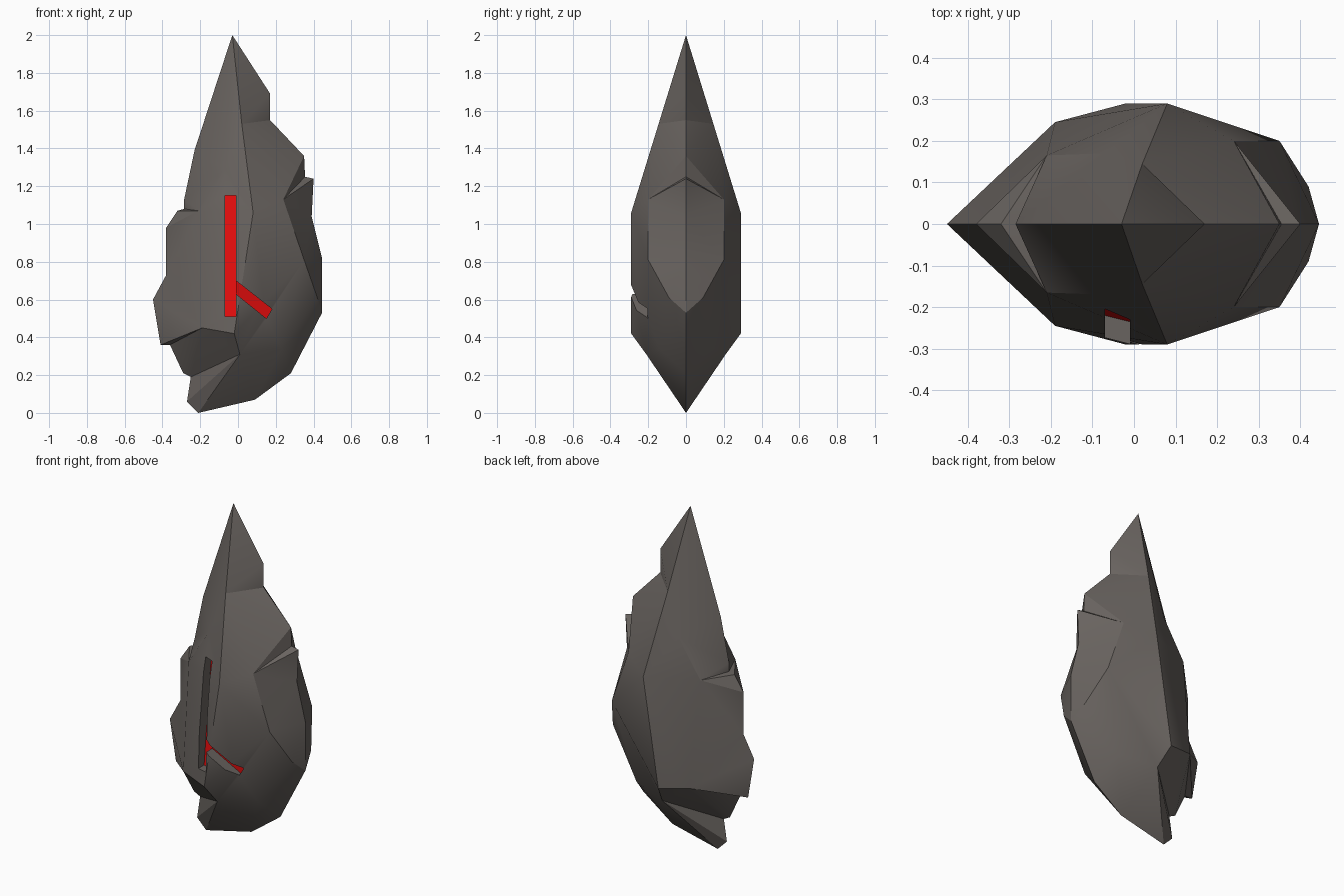
import bpy, bmesh, math

cube = bpy.data.objects.get("Cube")
if cube:
    bpy.data.objects.remove(cube, do_unlink=True)


def material(name, color):
    m = bpy.data.materials.new(name)
    m.use_nodes = True
    m.diffuse_color = color
    bsdf = m.node_tree.nodes["Principled BSDF"]
    bsdf.inputs["Base Color"].default_value = color
    bsdf.inputs["Roughness"].default_value = 0.9
    return m


ROCK = material("rock grey", (0.14, 0.125, 0.115, 1))
RED = material("rune red", (0.8, 0.004, 0.004, 1))


def mesh_object(name, bm):
    bmesh.ops.recalc_face_normals(bm, faces=bm.faces)
    me = bpy.data.meshes.new(name)
    bm.to_mesh(me)
    bm.free()
    me.materials.append(ROCK)
    me.materials.append(RED)
    ob = bpy.data.objects.new(name, me)
    bpy.context.collection.objects.link(ob)
    return ob


# Chipped outline of the shard (x, z), clockwise from the tip
rim = [(-.03, 2), (.17, 1.69), (.17, 1.55), (.35, 1.36), (.355, 1.25), (.4, 1.24),
       (.39, 1.04), (.445, .82), (.445, .53), (.28, .21), (.09, .07), (-.21, 0),
       (-.27, .06), (-.25, .19), (-.29, .21), (-.36, .36), (-.41, .36), (-.45, .6),
       (-.38, .73), (-.38, .98), (-.32, 1.07), (-.285, 1.08), (-.285, 1.13), (-.23, 1.39)]

# Raised corners of the facets (x, depth, z)
raised = {
    "crown": (.02, .145, 1.53), "brow": (-.07, .17, 1.29), "shoulder": (-.21, .165, 1.07),
    "chest": (.08, .29, 1.06), "side": (.24, .2, 1.13), "hip": (.35, .2, .81),
    "flank": (.42, .09, .61), "heel": (.23, .14, .34), "keel": (.01, .21, .31),
    "belly": (-.02, .29, .42), "waist": (-.19, .245, .45)}

# Facets that fan from a raised corner to a run of the outline
fans = [("crown", 0, 3), ("side", 3, 6), ("shoulder", 18, 22), ("waist", 13, 18),
        ("keel", 11, 13)]

# Remaining facets
facets = ["crown 3 side", "crown side chest", "crown chest brow", "side 6 7 hip",
          "hip 7 8 flank", "flank 8 9 heel", "heel 9 10 11 keel", "flank heel keel hip",
          "chest side hip", "chest hip belly", "hip keel belly", "chest belly waist",
          "chest waist shoulder", "chest shoulder brow", "0 crown brow", "0 brow 23",
          "23 brow shoulder 22", "18 shoulder waist", "13 waist keel", "waist belly keel"]

bm = bmesh.new()
edge = {str(i): bm.verts.new((x, 0, z)) for i, (x, z) in enumerate(rim)}
for side in (-1, 1):
    pts = dict(edge)
    pts.update({n: bm.verts.new((x, side * d, z)) for n, (x, d, z) in raised.items()})
    for hub, a, b in fans:
        for i in range(a, b):
            bm.faces.new([pts[hub], pts[str(i)], pts[str(i + 1)]])
    for f in facets:
        bm.faces.new([pts[n] for n in f.split()])
bmesh.ops.triangulate(bm, faces=bm.faces)
shard = mesh_object("rock_shard", bm)


# Rune grooves: grey walls and a red floor that follows the slope
def groove(name, outline):
    bm = bmesh.new()
    front = [bm.verts.new((x, -.5, z)) for x, y, z in outline]
    floor = [bm.verts.new(p) for p in outline]
    bm.faces.new(front)
    bm.faces.new(floor).material_index = 1
    for i in range(len(outline)):
        j = (i + 1) % len(outline)
        bm.faces.new([front[i], front[j], floor[j], floor[i]])
    cutter = mesh_object(name, bm)
    cutter.hide_render = True
    mod = shard.modifiers.new(name, 'BOOLEAN')
    mod.operation = 'DIFFERENCE'
    mod.solver = 'EXACT'
    mod.object = cutter
    bpy.context.view_layer.objects.active = shard
    bpy.ops.object.modifier_apply(modifier=name)
    bpy.data.objects.remove(cutter, do_unlink=True)


groove("upright_groove", [(-.07, -.22, .51), (-.01, -.235, .51),
                          (-.01, -.165, 1.15), (-.07, -.15, 1.15)])
groove("branch_groove", [(-.03, -.235, .645), (.15, -.18, .5),
                         (.18, -.185, .55), (-.03, -.235, .715)])

# Soft facets with crisp creases
bpy.ops.object.select_all(action='DESELECT')
shard.select_set(True)
bpy.context.view_layer.objects.active = shard
bpy.ops.object.shade_smooth_by_angle(angle=math.radians(30))
